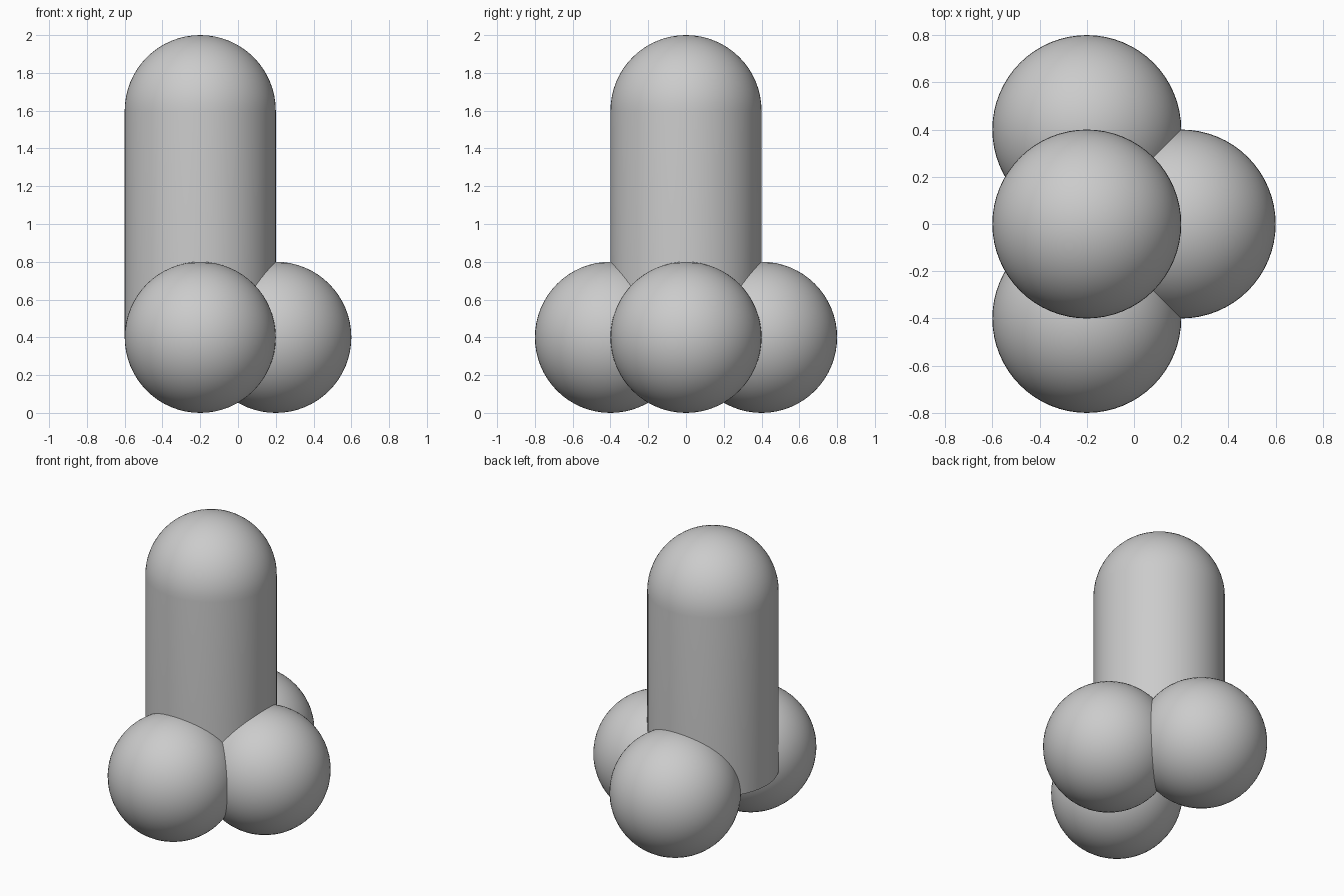
import bpy
import bmesh
from math import radians, sin, cos
from mathutils import Matrix, Vector

cube = bpy.data.objects.get("Cube")
if cube:
    bpy.data.objects.remove(cube, do_unlink=True)

R = 0.4            # shared radius of every part
TOP = 1.6          # height where the shaft turns into the dome
SHAFT_X = -0.2
SEGMENTS = 64

# Single grey material
grey = bpy.data.materials.new("plain grey")
grey.use_nodes = True
grey.diffuse_color = (0.6, 0.6, 0.6, 1)
grey.node_tree.nodes["Principled BSDF"].inputs["Base Color"].default_value = grey.diffuse_color


def finish(name, bm, location):
    """Turn a bmesh into a smooth-shaded object with sharp edges kept."""
    bmesh.ops.recalc_face_normals(bm, faces=bm.faces)
    mesh = bpy.data.meshes.new(name)
    bm.to_mesh(mesh)
    bm.free()
    mesh.materials.append(grey)
    obj = bpy.data.objects.new(name, mesh)
    obj.location = location
    bpy.context.collection.objects.link(obj)
    bpy.ops.object.select_all(action="DESELECT")
    obj.select_set(True)
    bpy.context.view_layer.objects.active = obj
    bpy.ops.object.shade_smooth_by_angle(angle=radians(40))
    return obj


# Upright shaft: flat base, straight wall and round dome, spun from a profile
bm = bmesh.new()
profile = [Vector((0, 0, R)), Vector((R, 0, R))]
steps = SEGMENTS // 4
for i in range(steps + 1):
    a = radians(90) * i / steps
    profile.append(Vector((R * cos(a), 0, TOP + R * sin(a))))
verts = [bm.verts.new(p) for p in profile]
edges = [bm.edges.new(pair) for pair in zip(verts, verts[1:])]
bmesh.ops.spin(bm, geom=verts + edges, cent=(0, 0, 0), axis=(0, 0, 1),
               angle=radians(360), steps=SEGMENTS, use_duplicate=False)
bmesh.ops.remove_doubles(bm, verts=bm.verts, dist=0.0001)
finish("domed_shaft", bm, (SHAFT_X, 0, 0))

# Three balls around the foot; the remaining side stays bare
for name, x, y in (("front_ball", SHAFT_X, -R),
                   ("back_ball", SHAFT_X, R),
                   ("left_ball", SHAFT_X + R, 0)):
    bm = bmesh.new()
    bmesh.ops.create_uvsphere(bm, u_segments=SEGMENTS, v_segments=SEGMENTS // 2,
                              radius=R, matrix=Matrix.Identity(4))
    finish(name, bm, (x, y, R))
